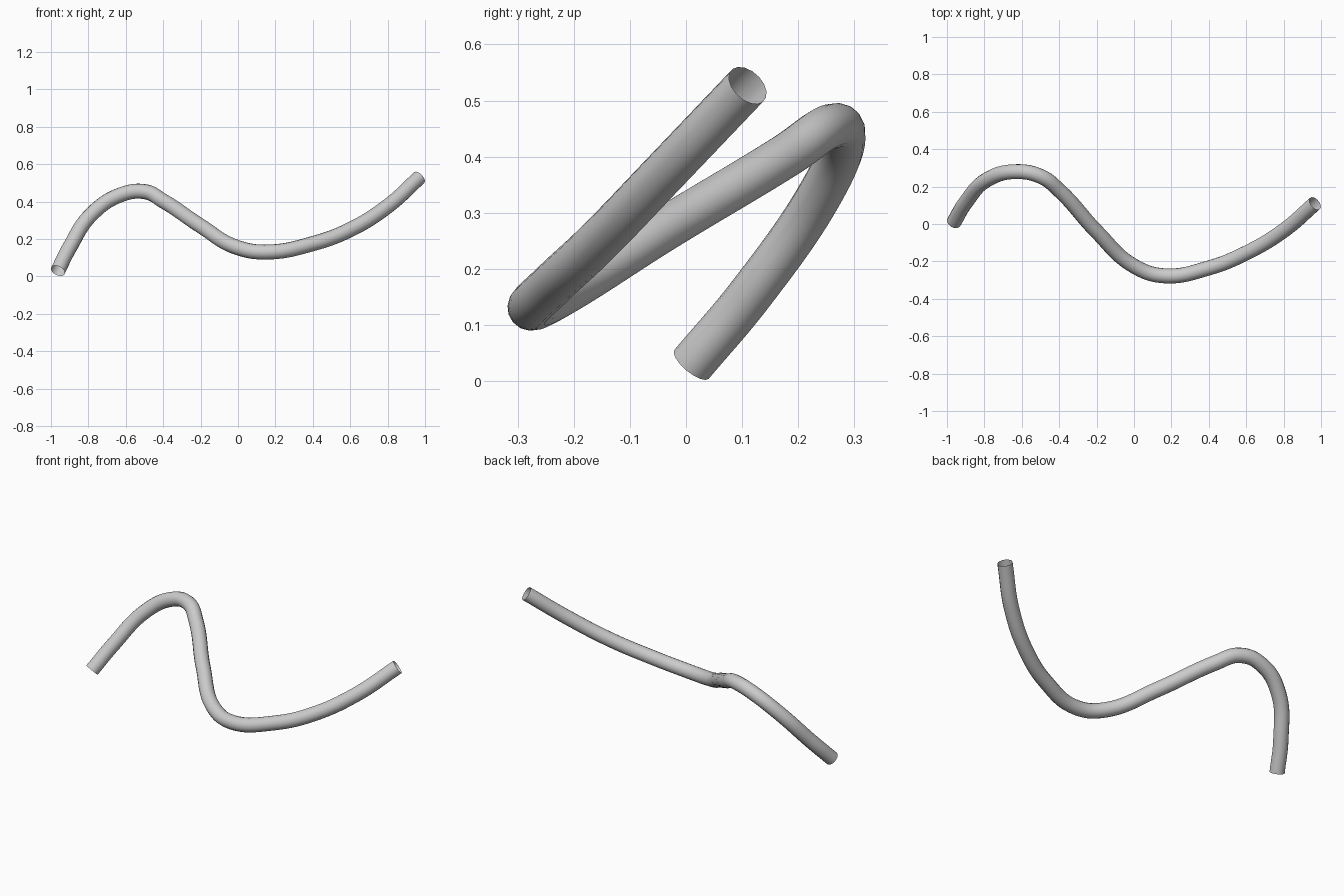
import bpy

cube = bpy.data.objects.get("Cube")
if cube:
    bpy.data.objects.remove(cube, do_unlink=True)

# Grey tube material
grey = bpy.data.materials.new("light grey")
grey.use_nodes = True
colour = (0.6, 0.6, 0.6, 1)
grey.diffuse_color = colour
grey.node_tree.nodes["Principled BSDF"].inputs["Base Color"].default_value = colour

# Centre line of the tube, from its low right end to its high left end
path = [
    (-0.963, 0.01, 0.03), (-0.9, 0.115, 0.155), (-0.78, 0.24, 0.335),
    (-0.63, 0.28, 0.435), (-0.5, 0.255, 0.453), (-0.4, 0.18, 0.403),
    (-0.2, -0.04, 0.27), (0, -0.225, 0.153), (0.16, -0.277, 0.13),
    (0.4, -0.235, 0.175), (0.6, -0.155, 0.25), (0.8, -0.035, 0.375),
    (0.968, 0.11, 0.527),
]
curve = bpy.data.curves.new("bent_tube", "CURVE")
curve.dimensions = "3D"
curve.resolution_u = 10
curve.bevel_depth = 0.04
curve.bevel_resolution = 6
curve.use_fill_caps = False
spline = curve.splines.new("BEZIER")
spline.bezier_points.add(len(path) - 1)
for point, position in zip(spline.bezier_points, path):
    point.co = position
    point.handle_left_type = point.handle_right_type = "AUTO"
curve.materials.append(grey)

# Open-ended tube swept along the line
tube = bpy.data.objects.new("bent_tube", curve)
bpy.context.collection.objects.link(tube)
bpy.ops.object.select_all(action="DESELECT")
tube.select_set(True)
bpy.context.view_layer.objects.active = tube
bpy.ops.object.convert(target="MESH")
bpy.ops.object.shade_smooth()
